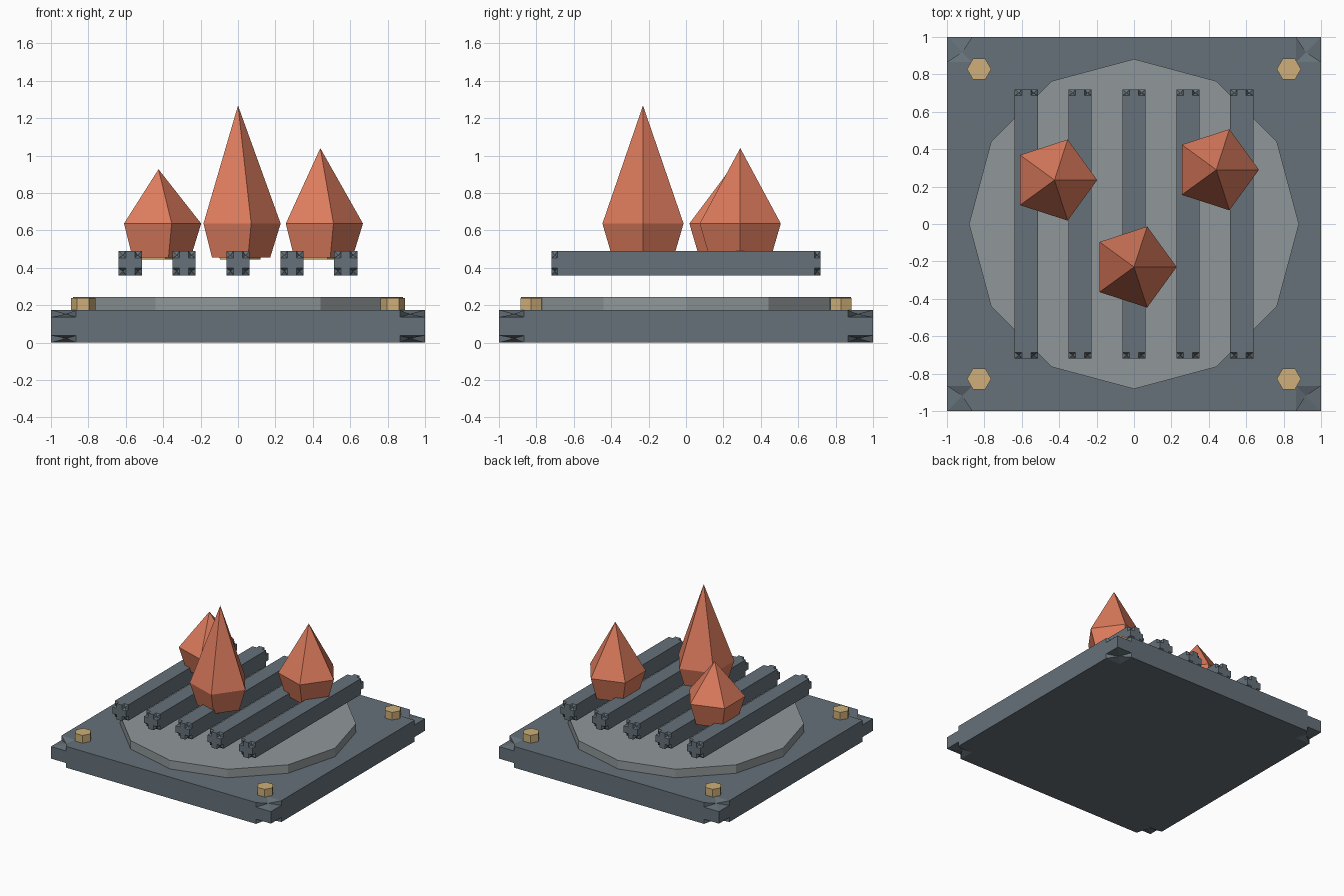
import bpy, bmesh
from math import cos, sin, tau
from itertools import product
from mathutils import Vector

if "Cube" in bpy.data.objects:
    bpy.data.objects.remove(bpy.data.objects["Cube"])


def material(name, rgb):
    m = bpy.data.materials.new(name)
    m.diffuse_color = (*rgb, 1)
    m.use_nodes = True
    m.node_tree.nodes["Principled BSDF"].inputs["Base Color"].default_value = m.diffuse_color
    return m


slate = material("slate", (0.13, 0.165, 0.19))
stone = material("stone", (0.28, 0.31, 0.32))
orange = material("orange", (0.72, 0.2, 0.11))
gold = material("gold", (0.62, 0.43, 0.19))


def finish(name, bm, mat, loc):
    bmesh.ops.recalc_face_normals(bm, faces=bm.faces)
    me = bpy.data.meshes.new(name)
    bm.to_mesh(me)
    bm.free()
    me.materials.append(mat)
    ob = bpy.data.objects.new(name, me)
    ob.location = loc
    bpy.context.collection.objects.link(ob)
    return ob


def lathe(name, sides, rings, mat, loc):
    """Faceted solid from (radius, z) rings; radius 0 makes a point."""
    bm = bmesh.new()
    loops = [[bm.verts.new((r * cos(tau * i / sides), r * sin(tau * i / sides), z))
              for i in range(sides)] for r, z in rings]
    for a, b in zip(loops, loops[1:]):
        for i in range(sides):
            j = (i + 1) % sides
            bm.faces.new((a[i], a[j], b[j], b[i]))
    bm.faces.new(loops[0])
    if rings[-1][0] > 0:
        bm.faces.new(loops[-1])
    bmesh.ops.remove_doubles(bm, verts=bm.verts, dist=1e-5)
    return finish(name, bm, mat, loc)


def notched_box(name, half, notch, mat, loc):
    """Box whose eight corners are pushed in as six-sided pits."""
    bm = bmesh.new()
    h, n = Vector(half), Vector(notch)
    cache = {}

    def vert(sign, inset):
        co = tuple(round(s * (a - k * b), 5) for s, a, b, k in zip(sign, h, n, inset))
        if co not in cache:
            cache[co] = bm.verts.new(co)
        return cache[co]

    # corner pits
    ring = [(1, 0, 0), (1, 1, 0), (0, 1, 0), (0, 1, 1), (0, 0, 1), (1, 0, 1)]
    for sign in product((-1, 1), repeat=3):
        tip = vert(sign, (0.6, 0.6, 0.6))
        vs = [vert(sign, k) for k in ring]
        for i in range(6):
            bm.faces.new((vs[i], vs[(i + 1) % 6], tip))
    # cross-shaped sides
    for axis, s in product(range(3), (-1, 1)):
        u, v = (axis + 1) % 3, (axis + 2) % 3
        outline = []
        for su, sv in ((1, 1), (-1, 1), (-1, -1), (1, -1)):
            steps = [(0, 1), (1, 1), (1, 0)]
            if su * sv < 0:
                steps.reverse()
            for ku, kv in steps:
                sign, inset = [0] * 3, [0] * 3
                sign[axis], sign[u], sign[v] = s, su, sv
                inset[u], inset[v] = ku, kv
                outline.append(vert(sign, inset))
        bm.faces.new(outline)
    return finish(name, bm, mat, loc)


# base plate and raised disc
notched_box("base_plate", (1, 1, 0.0875), (0.135, 0.135, 0.038), slate, (0, 0, 0.0875))
lathe("fire_bed", 12, [(0.882, 0.17), (0.882, 0.245)], stone, (0, 0, 0))

# corner bolts
for x, y in product((-0.828, 0.828), repeat=2):
    lathe("corner_bolt", 6, [(0.065, 0.17), (0.065, 0.238)], gold, (x, y, 0))

# grate bars
for i in range(-2, 3):
    notched_box("grate_bar", (0.062, 0.72, 0.065), (0.038, 0.033, 0.038), slate,
                (i * 0.288, 0, 0.425))

# flames with inner cores
for x, y, top in ((0, -0.23, 1.268), (-0.425, 0.235, 0.927), (0.44, 0.29, 1.04)):
    lathe("flame", 5, [(0.172, 0.455), (0.228, 0.637), (0, top)], orange, (x, y, 0))
    lathe("flame_core", 5, [(0.12, 0.446), (0.14, 0.56), (0, 0.45 + 0.55 * (top - 0.45))],
          gold, (x, y, 0))
